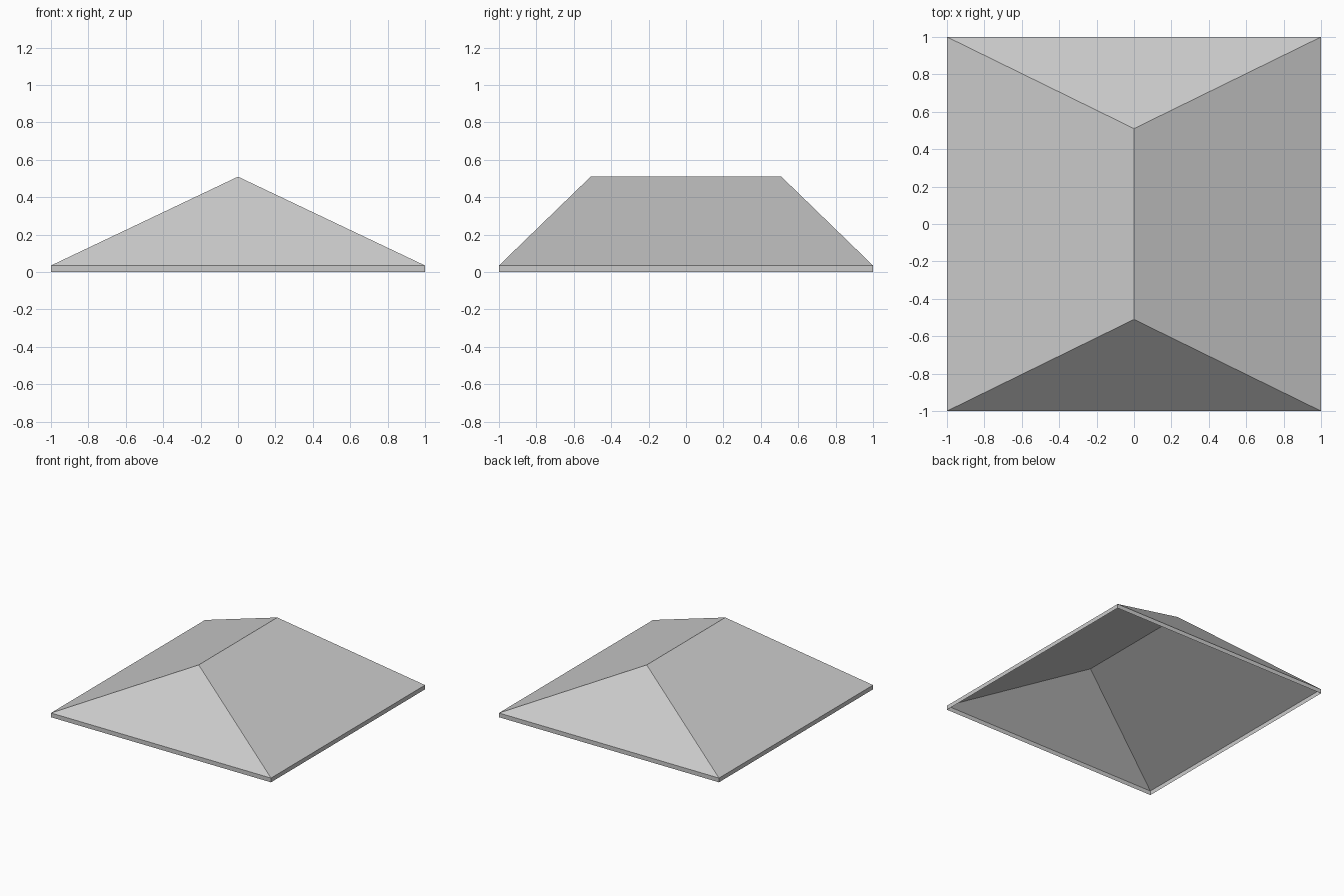
import bpy
import bmesh

cube = bpy.data.objects.get("Cube")
if cube:
    bpy.data.objects.remove(cube, do_unlink=True)

# Light grey for the whole roof
grey = bpy.data.materials.new("light_grey")
grey.use_nodes = True
colour = (0.6, 0.6, 0.6, 1)
grey.diffuse_color = colour
grey.node_tree.nodes["Principled BSDF"].inputs["Base Color"].default_value = colour

HALF, EAVE, TOP, RIDGE = 1.0, 0.035, 0.51, 0.51

bm = bmesh.new()


def ring(z):
    return [bm.verts.new((x * HALF, y * HALF, z))
            for x, y in ((-1, -1), (1, -1), (1, 1), (-1, 1))]


base, eave = ring(0), ring(EAVE)
front, back = [bm.verts.new((0, y, TOP)) for y in (-RIDGE, RIDGE)]

# Thin upright rim, open underneath
for i in range(4):
    j = (i + 1) % 4
    bm.faces.new((base[i], base[j], eave[j], eave[i]))

# Two hip ends and two long slopes
bm.faces.new((eave[0], eave[1], front))
bm.faces.new((eave[1], eave[2], back, front))
bm.faces.new((eave[2], eave[3], back))
bm.faces.new((eave[3], eave[0], front, back))

# Soft ridge and soft end eaves, every other edge sharp
bm.normal_update()
for face in bm.faces:
    face.smooth = True
for edge in bm.edges:
    a, b = (v.co for v in edge.verts)
    ridge = a.z == TOP and b.z == TOP
    end_eave = a.z == b.z == EAVE and a.y == b.y
    edge.smooth = ridge or end_eave

mesh = bpy.data.meshes.new("hip_roof")
bm.to_mesh(mesh)
bm.free()
mesh.materials.append(grey)
roof = bpy.data.objects.new("hip_roof", mesh)
bpy.context.collection.objects.link(roof)
